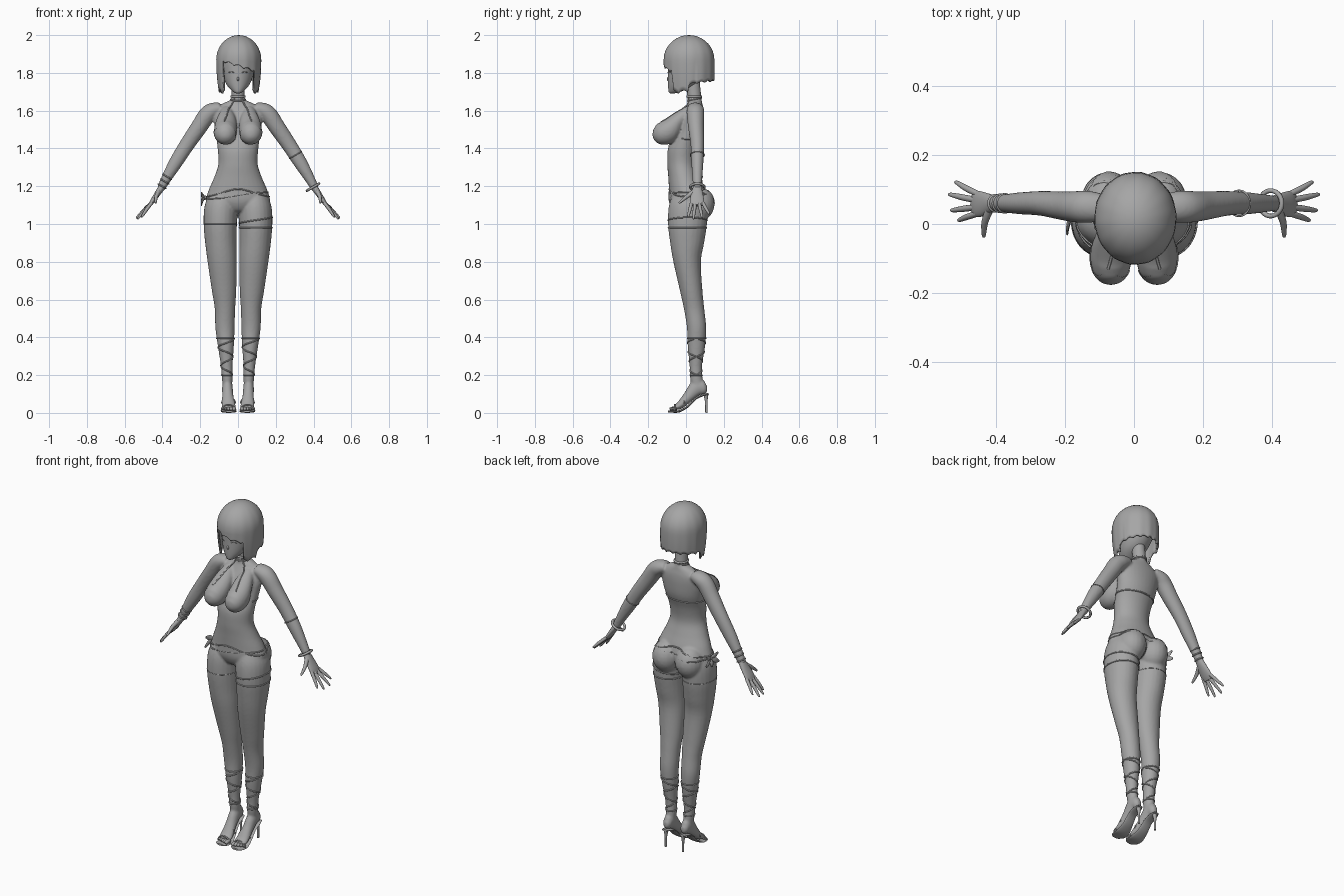
import bpy, bmesh, math
from mathutils import Vector

if "Cube" in bpy.data.objects:
    bpy.data.objects.remove(bpy.data.objects["Cube"])

grey = bpy.data.materials.new("grey")
grey.diffuse_color = (0.38, 0.38, 0.38, 1)
grey.use_nodes = True
grey.node_tree.nodes["Principled BSDF"].inputs["Base Color"].default_value = grey.diffuse_color


def finish(name, bm, angle=60):
    me = bpy.data.meshes.new(name)
    bm.to_mesh(me)
    bm.free()
    ob = bpy.data.objects.new(name, me)
    bpy.context.collection.objects.link(ob)
    me.materials.append(grey)
    smooth(ob, angle)
    return ob


def smooth(ob, angle=60):
    bpy.ops.object.select_all(action='DESELECT')
    bpy.context.view_layer.objects.active = ob
    ob.select_set(True)
    bpy.ops.object.shade_smooth_by_angle(angle=math.radians(angle))


def spline(keys, n):
    # Catmull-Rom through tuples (x, y, z, half width, half depth)
    k = [keys[0]] + list(keys) + [keys[-1]]
    out = []
    for i in range(1, len(k) - 2):
        for j in range(n):
            t = j / n
            out.append([0.5 * (2 * b + (c - a) * t + (2 * a - 5 * b + 4 * c - d) * t * t
                               + (3 * b - a - 3 * c + d) * t ** 3)
                        for a, b, c, d in zip(k[i - 1], k[i], k[i + 1], k[i + 2])])
    return out + [list(keys[-1])]


def tube(bm, keys, side=(1, 0, 0), axis=None, n=5, seg=24, s=1):
    # elliptical loft along a path; s = -1 builds the mirrored part
    pts = spline([(k[0] * s, *k[1:]) for k in keys], n)
    rings = []
    for i, p in enumerate(pts):
        t = Vector(axis) if axis else (Vector(pts[min(i + 1, len(pts) - 1)][:3]) - Vector(pts[max(i - 1, 0)][:3]))
        t.normalize()
        nr = t.cross(Vector(side)).normalized()
        sd = nr.cross(t)
        rings.append([bm.verts.new(Vector(p[:3]) + sd * p[3] * math.cos(a) + nr * p[4] * math.sin(a))
                      for a in (2 * math.pi * q / seg for q in range(seg))])
    faces = [bm.faces.new((r0[q], r0[(q + 1) % seg], r1[(q + 1) % seg], r1[q]))
             for r0, r1 in zip(rings, rings[1:]) for q in range(seg)]
    faces += [bm.faces.new(rings[0][::-1]), bm.faces.new(rings[-1])]
    bmesh.ops.recalc_face_normals(bm, faces=faces)


def ball(bm, c, r):
    vs = bmesh.ops.create_uvsphere(bm, u_segments=20, v_segments=14, radius=1)["verts"]
    for v in vs:
        v.co = Vector((c[i] + v.co[i] * r[i] for i in range(3)))


def wire(name, pts, r=0.004, closed=False):
    cu = bpy.data.curves.new(name, 'CURVE')
    cu.dimensions, cu.bevel_depth, cu.bevel_resolution = '3D', r, 2
    sp = cu.splines.new('POLY')
    sp.points.add(len(pts) - 1)
    for q, p in zip(sp.points, pts):
        q.co = (*p, 1)
    sp.use_cyclic_u = closed
    ob = bpy.data.objects.new(name, cu)
    bpy.context.collection.objects.link(ob)
    bpy.ops.object.select_all(action='DESELECT')
    bpy.context.view_layer.objects.active = ob
    ob.select_set(True)
    bpy.ops.object.convert(target='MESH')
    ob.data.materials.clear()
    ob.data.materials.append(grey)
    smooth(ob)


# body: overlapping lofts fused into one smooth skin
Z = (0, 0, 1)
bm = bmesh.new()
tube(bm, [(0, .047, 1.655, .04, .036), (0, .047, 1.635, .085, .04), (0, .042, 1.60, .125, .052),
          (0, .03, 1.55, .128, .066), (0, .015, 1.48, .118, .075), (0, -.015, 1.40, .108, .08),
          (0, -.022, 1.32, .104, .077), (0, -.01, 1.25, .125, .084), (0, .005, 1.18, .155, .095),
          (0, .01, 1.12, .168, .098), (0, .01, 1.075, .12, .075), (0, .01, 1.06, .05, .04)], axis=Z, seg=32)
tube(bm, [(0, .045, 1.60, .045, .042), (0, .045, 1.66, .036, .037), (0, .035, 1.76, .034, .038)], axis=Z)
for s in (1, -1):
    tube(bm, [(.085, .01, 1.18, .055, .07), (.09, .01, 1.10, .086, .1), (.094, .008, 1.0, .088, .103),
              (.091, .006, .90, .083, .09), (.084, .006, .80, .077, .073), (.074, .027, .65, .065, .06),
              (.069, .043, .55, .054, .054), (.069, .056, .45, .051, .051), (.064, .055, .35, .042, .046),
              (.06, .052, .25, .031, .033), (.057, .055, .18, .028, .033), (.056, .065, .12, .024, .03)],
         axis=Z, s=s)
    ball(bm, (.076 * s, .065, 1.105), (.078, .086, .092))
    tube(bm, [(.06, .02, 1.60, .03, .03), (.062, -.04, 1.55, .052, .042), (.066, -.09, 1.495, .061, .062),
              (.067, -.135, 1.475, .053, .055), (.067, -.163, 1.468, .032, .033), (.067, -.174, 1.466, .006, .006)], s=s)
    # arm
    tube(bm, [(.09, .047, 1.615, .04, .03), (.135, .05, 1.60, .047, .042), (.165, .05, 1.575, .046, .046),
              (.205, .053, 1.515, .042, .044), (.27, .06, 1.42, .036, .04), (.33, .06, 1.325, .032, .036),
              (.38, .06, 1.24, .026, .027), (.41, .06, 1.185, .022, .021)], side=(0, 1, 0), s=s)
    # foot
    tube(bm, [(.056, .112, .13, .012, .015), (.056, .095, .13, .024, .034), (.056, .06, .135, .028, .042),
              (.054, .015, .088, .03, .03), (.05, -.03, .042, .037, .021), (.048, -.06, .027, .036, .013)], s=s)
body = finish("body", bm)
m = body.modifiers.new("fuse", 'REMESH')
m.mode, m.voxel_size, m.use_smooth_shade = 'VOXEL', .0065, True
m = body.modifiers.new("soften", 'SMOOTH')
m.factor, m.iterations = .5, 5
for mod in [x.name for x in body.modifiers if x.name in ("fuse", "soften")]:
    bpy.ops.object.modifier_apply(modifier=mod)
if not body.data.materials:
    body.data.materials.append(grey)
smooth(body, 80)
bpy.context.view_layer.update()


# clothing follows the body surface
def shell(name, rule, off=.003):
    b = bmesh.new()
    b.from_mesh(body.data)
    b.normal_update()
    for v in b.verts:
        v.co += v.normal * off
    bmesh.ops.delete(b, geom=[f for f in b.faces if not rule(*f.calc_center_median())], context='FACES')
    finish(name, b, 80)


def wrap(name, cx, cy, zf, r=.004, a0=0, a1=2 * math.pi, n=48):
    pts = []
    for i in range(n):
        a = a0 + (a1 - a0) * i / n
        ok, hit, _, _ = body.ray_cast(Vector((cx, cy, zf(a))), Vector((math.cos(a), math.sin(a), 0)))
        if ok:
            pts.append(hit)
    wire(name, pts, r, abs(a1 - a0 - 2 * math.pi) < .01)


shell("bikini_cups", lambda x, y, z: y < -.06 and abs(x) > .012 and 1.41 < z < 1.545 - .9 * abs(abs(x) - .07))
shell("bikini_briefs", lambda x, y, z: 1.04 < z < 1.17 and abs(x) < .02 + (z - 1.06) * (.9 if y < .02 else 1.05))
wrap("bikini_back_band", 0, .015, lambda a: 1.45, .004, -.35, math.pi + .35)
wrap("hip_string", 0, .01, lambda a: 1.165 - .02 * math.cos(2 * a))
wrap("hip_string_lower", 0, .01, lambda a: 1.15 + .018 * math.cos(a))
wrap("choker", 0, .045, lambda a: 1.675, .006)
wrap("choker_lower", 0, .045, lambda a: 1.66 + .008 * math.sin(a))
wrap("thigh_band_upper", .093, .01, lambda a: 1.02 + .015 * math.cos(a))
wrap("thigh_band_lower", .093, .01, lambda a: .98)
wrap("thigh_band_right", -.093, .01, lambda a: 1.0, .002)
for s in (1, -1):
    pts = [Vector((.075 * s, -.13, 1.54)).lerp(Vector((.03 * s, .005, 1.675)), i / 10) for i in range(11)]
    wire("halter_strap", [body.closest_point_on_mesh(p)[1] for p in pts], .004)
    # criss-cross sandal laces
    wrap("calf_lace_top", .066 * s, .055, lambda a: .395, .004)
    wrap("ankle_lace", .058 * s, .055, lambda a: .2, .004)
    for d in (1, -1):
        wrap("crossed_lace", .06 * s, .055, lambda a: .2 + .195 * abs(a) / (4 * math.pi), .004, 0, d * 4 * math.pi, 72)

# sandals, toes and hands
for s in (1, -1):
    bm = bmesh.new()
    tube(bm, [(.056, .12, .1, .016, .005), (.056, .09, .094, .026, .006), (.055, .05, .075, .027, .006),
              (.053, .01, .035, .032, .006), (.05, -.035, .009, .041, .006), (.048, -.075, .007, .04, .006),
              (.047, -.095, .007, .022, .005)], s=s)
    tube(bm, [(.056, .105, .1, .015, .014), (.056, .107, .06, .007, .007), (.056, .108, 0, .006, .006)], axis=Z, s=s)
    finish("sandal_sole_and_heel", bm, 45)
    bm = bmesh.new()
    for i in range(5):
        x, y = .021 + .0145 * i, -.086 + .0045 * i
        r = .0105 - .0009 * i
        tube(bm, [(x, -.05, .024, r, r), (x, y + .008, .021, r, r), (x, y, .019, r * .5, r * .5)], s=s, seg=12)
    finish("toes", bm)
    for y, z, w in ((-.06, .042, .036), (-.01, .08, .034)):
        wire("foot_strap", [((.05 + w * 1.05 * math.cos(a)) * s, y, z - .03 + .032 * math.sin(a))
                            for a in (math.pi * i / 12 for i in range(13))], .004)
    bm = bmesh.new()
    Y = (0, 1, 0)
    tube(bm, [(.4, .06, 1.2, .021, .019), (.43, .058, 1.155, .033, .015), (.455, .058, 1.118, .038, .012),
              (.468, .058, 1.098, .03, .008)], side=Y, s=s)
    for y0, x1, y1, z1 in ((.088, .52, .12, 1.05), (.069, .538, .085, 1.03), (.049, .532, .04, 1.025), (.03, .512, .012, 1.035)):
        tube(bm, [(.455, y0, 1.115, .009, .009), ((.455 + x1) / 2, (y0 + y1) / 2, (1.12 + z1) / 2, .009, .009),
                  (x1 - .006, y1, z1 + .008, .006, .006), (x1, y1, z1, .002, .002)], side=Y, seg=12, s=s)
    tube(bm, [(.42, .04, 1.17, .012, .014), (.433, .005, 1.145, .01, .01), (.436, -.032, 1.115, .006, .006),
              (.436, -.038, 1.11, .002, .002)], side=(1, 0, 0), seg=12, s=s)
    finish("hand", bm)


# jewellery around the forearms
def arm_ring(name, x, z, rad, r, s):
    d = Vector((.5 * s, 0, -.86)).normalized()
    u = d.cross(Vector((0, 1, 0)))
    wire(name, [Vector((x * s, .06, z)) + u * rad * math.cos(a) + Vector((0, rad * math.sin(a), 0))
                for a in (math.pi * i / 16 for i in range(32))], r, True)


arm_ring("bracelet", .397, 1.195, .037, .007, 1)
arm_ring("forearm_band", .305, 1.365, .037, .003, 1)
for x, z in ((.375, 1.25), (.388, 1.225), (.402, 1.2)):
    arm_ring("wrist_wrap", x, z, .026 - (x - .375) * .1, .004, -1)

# side bow on the hip string
bm = bmesh.new()
ball(bm, (-.176, .03, 1.14), (.012, .014, .012))
for y, z in ((.085, 1.165), (.09, 1.115), (-.02, 1.16), (-.03, 1.105), (.035, 1.095)):
    tube(bm, [(-.176, .03, 1.14, .005, .005), (-.19, (y + .03) / 2, (z + 1.14) / 2, .005, .014),
              (-.194, y, z, .003, .006)], seg=12)
finish("hip_bow", bm)

# head
bm = bmesh.new()
tube(bm, [(0, -.072, 1.692, .01, .012), (0, -.058, 1.702, .028, .034), (0, -.02, 1.74, .062, .075),
          (0, .005, 1.80, .084, .1), (0, .015, 1.87, .095, .108), (0, .015, 1.93, .08, .09), (0, .015, 1.965, .03, .03)],
     axis=Z, seg=32)
ball(bm, (0, -.09, 1.768), (.007, .012, .012))
finish("head", bm)
for s in (1, -1):
    wire("eyelash", [((.02 + .006 * i) * s, -.096 + .0006 * i * i, 1.80 + .006 * math.sin(i * .6)) for i in range(6)], .002)

# bob hair: dome with hem height set by direction
bm = bmesh.new()
N, D, L = 120, 10, 7
cols = []
for i in range(N):
    a = 2 * math.pi * i / N
    c, sn = math.cos(a), math.sin(a)
    if sn < -.68:
        hem = 1.83 - .3 * .12 * c + .012 * abs(math.sin(7 * a))
    elif sn < 0:
        hem = 1.69 + .018 * abs(math.sin(6 * a))
    else:
        hem = 1.735 + .02 * sn + .01 * abs(math.sin(9 * a))
    col = []
    for j in range(D + L):
        if j < D:
            ph = math.pi / 2 * j / (D - 1)
            z, r = 1.87 + .13 * math.cos(ph), math.sin(ph)
        else:
            z = 1.87 + (hem - 1.87) * (j - D + 1) / L
            r = 1 - .13 * ((1.87 - z) / .18) ** 2 + (.04 * (1.87 - z) / .1 if sn > .3 else 0)
        r *= 1 + .008 * math.sin(14 * a) * j / (D + L)
        col.append(bm.verts.new((.004 + .119 * r * c, .016 + .134 * r * sn, z)))
    cols.append(col)
for i in range(N):
    p, q = cols[i], cols[(i + 1) % N]
    for j in range(D + L - 1):
        bm.faces.new((p[j], p[j + 1], q[j + 1], q[j]))
bmesh.ops.remove_doubles(bm, verts=bm.verts, dist=.0002)
hair = finish("bob_hair", bm, 50)
m = hair.modifiers.new("thickness", 'SOLIDIFY')
m.thickness, m.offset = .01, -1
